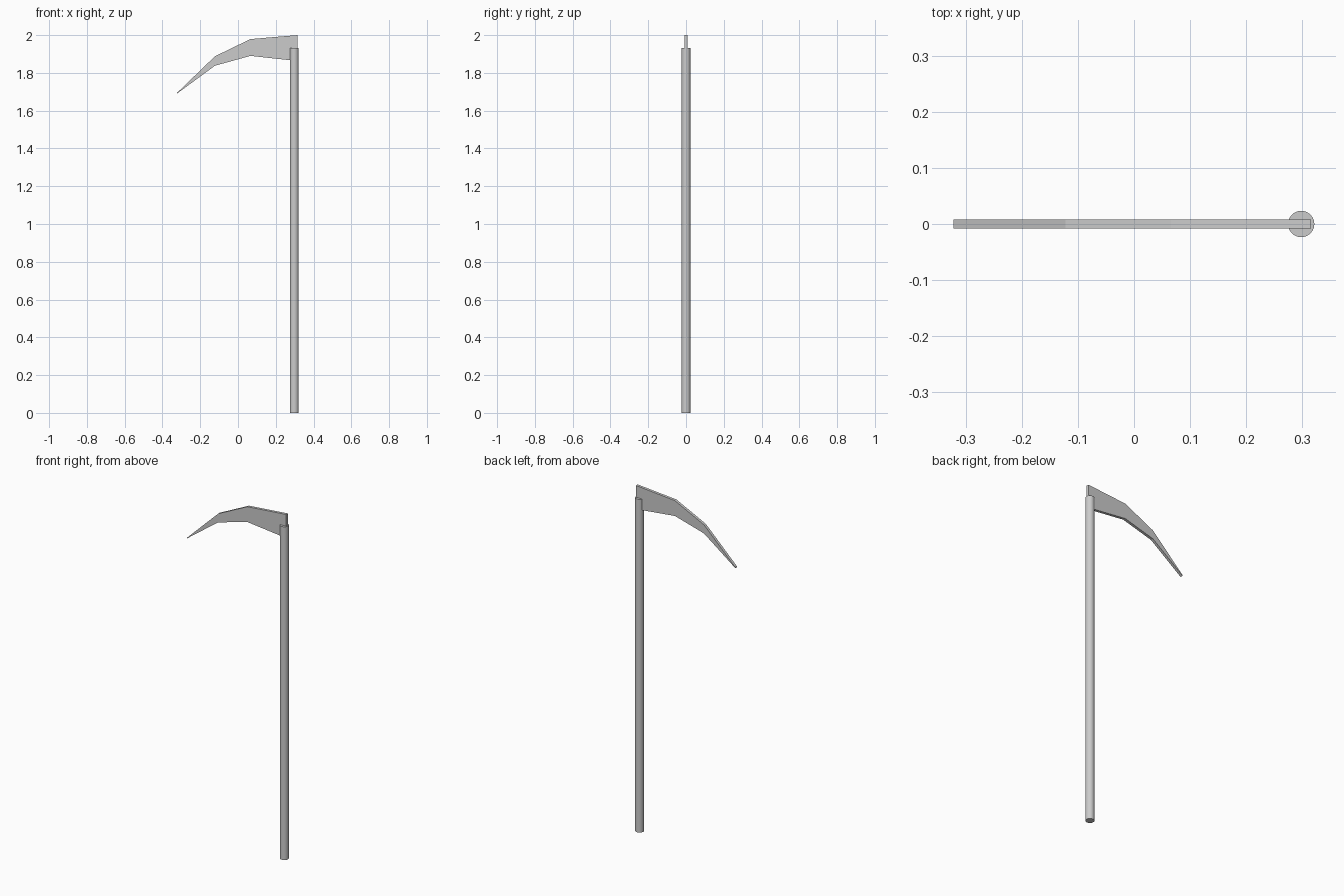
import bpy, bmesh

if "Cube" in bpy.data.objects:
    bpy.data.objects.remove(bpy.data.objects["Cube"])

# Round pole
TOP = 1.932
bpy.ops.mesh.primitive_cylinder_add(vertices=24, radius=0.0235, depth=TOP,
                                    location=(0.298, 0, TOP / 2))
pole = bpy.context.object
pole.name = "pole"
bpy.ops.object.shade_smooth_by_angle()

# Curved blade: stations (x, lower z, upper z) from heel to tip, joined as a flat plate
stations = [(0.315, 1.863, 2.0), (0.066, 1.89, 1.979),
            (-0.122, 1.838, 1.888), (-0.322, 1.691, 1.695)]
HALF = 0.008
bm = bmesh.new()
rings = [[bm.verts.new((x, y, z)) for y, z in
          ((-HALF, lo), (HALF, lo), (HALF, hi), (-HALF, hi))]
         for x, lo, hi in stations]
for a, b in zip(rings, rings[1:]):
    for i in range(4):
        j = (i + 1) % 4
        bm.faces.new((a[i], a[j], b[j], b[i]))
bm.faces.new(rings[0])
bm.faces.new(rings[-1])
bmesh.ops.recalc_face_normals(bm, faces=bm.faces)
mesh = bpy.data.meshes.new("blade")
bm.to_mesh(mesh)
bm.free()
bpy.context.collection.objects.link(bpy.data.objects.new("blade", mesh))
